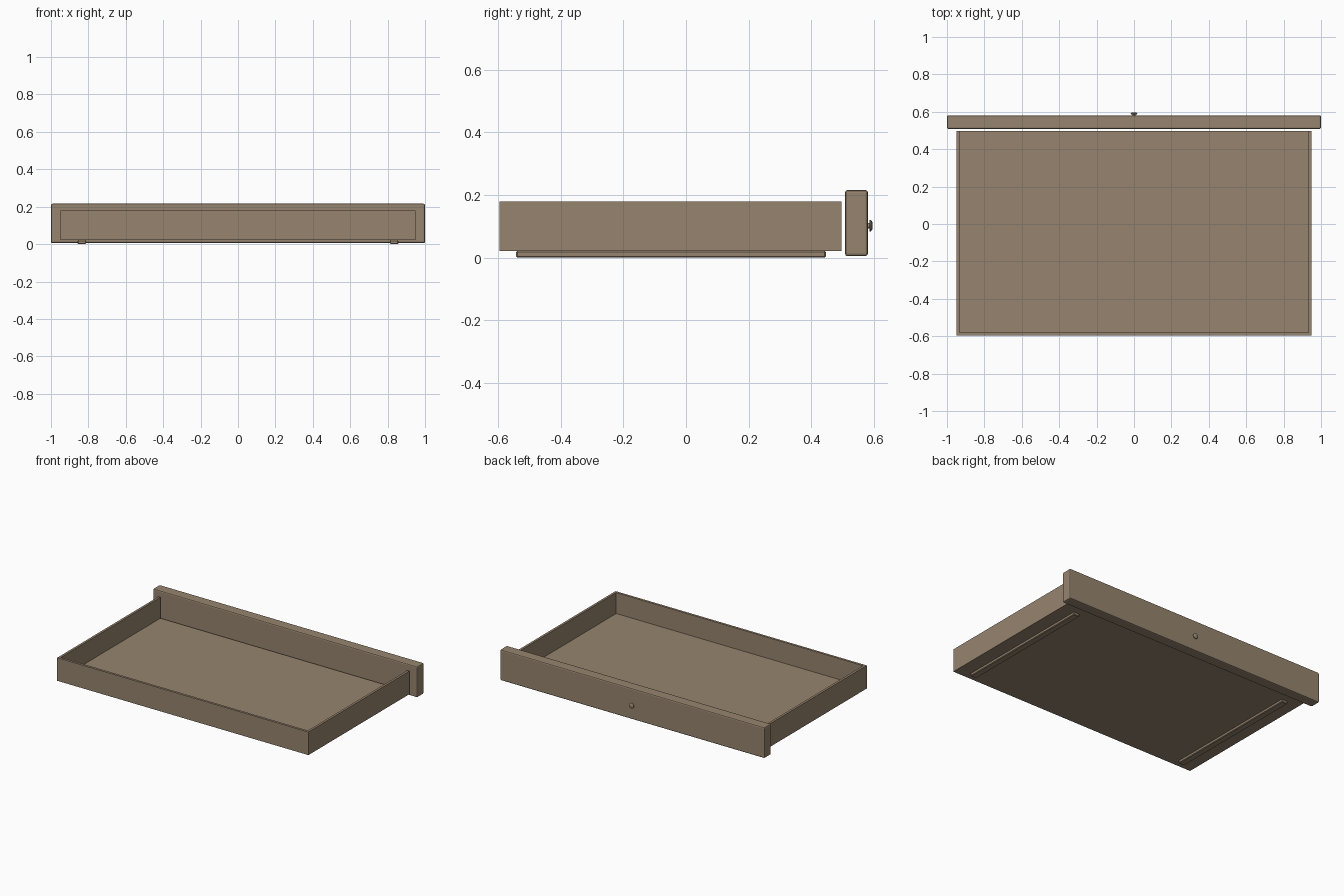
import bpy, bmesh, math
from mathutils import Matrix

if "Cube" in bpy.data.objects:
    bpy.data.objects.remove(bpy.data.objects["Cube"])

wood = bpy.data.materials.new("brown_wood")
wood.diffuse_color = (0.305, 0.231, 0.158, 1)
wood.use_nodes = True
wood.node_tree.nodes["Principled BSDF"].inputs["Base Color"].default_value = wood.diffuse_color


def finish(name, bm):
    bmesh.ops.recalc_face_normals(bm, faces=bm.faces[:])
    mesh = bpy.data.meshes.new(name)
    bm.to_mesh(mesh)
    bm.free()
    mesh.materials.append(wood)
    ob = bpy.data.objects.new(name, mesh)
    bpy.context.collection.objects.link(ob)
    return ob


def box(name, x, y, z, bevel=0, segments=2):
    bm = bmesh.new()
    bmesh.ops.create_cube(bm, size=1)
    for v in bm.verts:
        for i, (lo, hi) in enumerate((x, y, z)):
            v.co[i] = lo if v.co[i] < 0 else hi
    if bevel:
        bmesh.ops.bevel(bm, geom=bm.edges[:], offset=bevel, segments=segments,
                        profile=0.5, affect='EDGES')
    return finish(name, bm)


# Tray: U-shaped wall, open towards the panel, above a floor board
Y0, Y1, W, T = -0.596, 0.496, 0.95, 0.016
FLOOR, TOP = 0.036, 0.179
bm = bmesh.new()
outline = [(-W, Y1), (-W, Y0), (W, Y0), (W, Y1),
           (W - T, Y1), (W - T, Y0 + T), (-W + T, Y0 + T), (-W + T, Y1)]
face = bm.faces.new([bm.verts.new((x, y, FLOOR)) for x, y in outline])
wall = bmesh.ops.extrude_face_region(bm, geom=[face])["geom"]
for v in wall:
    if isinstance(v, bmesh.types.BMVert):
        v.co.z = TOP
finish("tray_walls", bm)
box("tray_floor", (-W, W), (Y0, Y1), (0.021, FLOOR))

# Runners under the tray
for side, s in (("left", -1), ("right", 1)):
    box(side + "_runner", sorted((s * 0.812, s * 0.857)), (-0.543, 0.447),
        (0, 0.0215), 0.004, 1)

# Drawer panel with softened edges
box("drawer_panel", (-1, 1), (0.508, 0.581), (0.005, 0.216), 0.008)

# Round knob, lathed about the y axis
profile = [(0.009, 0.579), (0.009, 0.586), (0.018, 0.587),
           (0.018, 0.591), (0.012, 0.595), (0, 0.596)]
bm = bmesh.new()
verts = [bm.verts.new((r, y, 0)) for r, y in profile]
edges = [bm.edges.new(p) for p in zip(verts, verts[1:])]
bmesh.ops.spin(bm, geom=verts + edges, cent=(0, 0, 0), axis=(0, 1, 0),
               angle=math.tau, steps=20)
bmesh.ops.remove_doubles(bm, verts=bm.verts[:], dist=0.0002)
bmesh.ops.transform(bm, matrix=Matrix.Translation((0, 0, 0.102)), verts=bm.verts[:])
knob = finish("knob", bm)
bpy.context.view_layer.objects.active = knob
knob.select_set(True)
bpy.ops.object.shade_smooth_by_angle(angle=math.radians(35))
